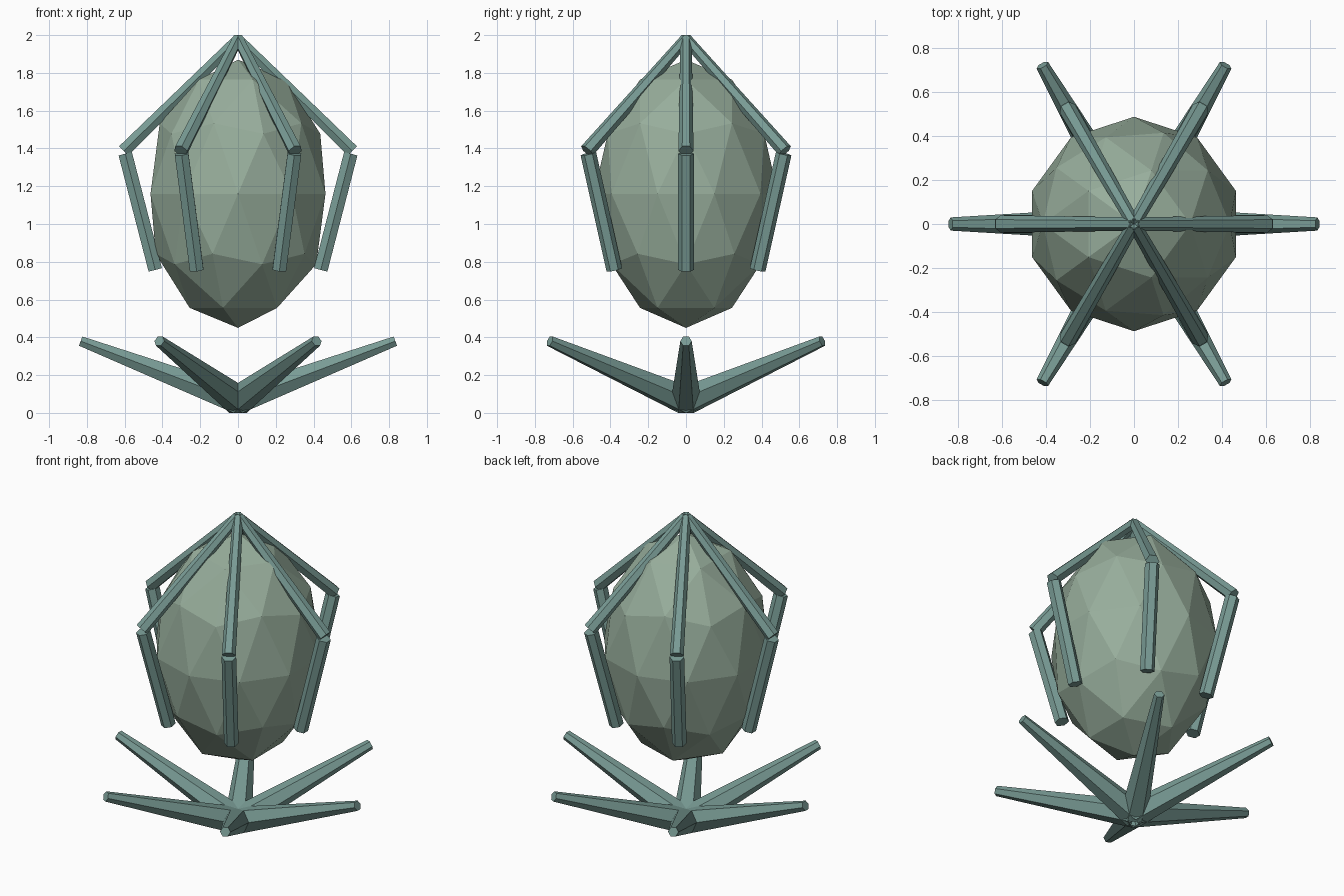
import bpy, math
from mathutils import Matrix, Vector

if "Cube" in bpy.data.objects:
    bpy.data.objects.remove(bpy.data.objects["Cube"])


def material(name, rgb):
    m = bpy.data.materials.new(name)
    m.diffuse_color = (*rgb, 1.0)
    m.use_nodes = True
    m.node_tree.nodes["Principled BSDF"].inputs["Base Color"].default_value = m.diffuse_color
    return m


TEAL = material("dull teal", (0.19, 0.33, 0.30))
SAGE = material("sage green", (0.31, 0.42, 0.33))


def hex_strut(name, start, end, r_start, r_end, turn):
    """Hexagonal rod in the xz plane, side corners facing +-y, then turned about z."""
    a, b = Vector((start[0], 0, start[1])), Vector((end[0], 0, end[1]))
    d = b - a
    tilt = Matrix.Rotation(math.atan2(d.x, d.z), 4, 'Y')
    bpy.ops.mesh.primitive_cone_add(vertices=6, radius1=r_start, radius2=r_end, depth=d.length)
    ob = bpy.context.object
    ob.name = name
    ob.data.transform(Matrix.Rotation(turn, 4, 'Z') @ Matrix.Translation((a + b) / 2) @ tilt)
    ob.data.materials.append(TEAL)


# Faceted egg-shaped body
bpy.ops.mesh.primitive_ico_sphere_add(subdivisions=2, radius=1)
body = bpy.context.object
body.name = "pod_body"
body.data.transform(Matrix.Translation((0, 0, 1.16)) @ Matrix.Diagonal((0.487, 0.487, 0.71, 1)))
body.data.materials.append(SAGE)

# Six jointed struts over the body and six tapered base arms
for i in range(6):
    turn = i * math.pi / 3
    hex_strut(f"upper_strut_{i + 1}", (0, 1.981), (0.605, 1.387), 0.03, 0.04, turn)
    hex_strut(f"lower_strut_{i + 1}", (0.597, 1.372), (0.438, 0.757), 0.042, 0.042, turn)
    hex_strut(f"base_arm_{i + 1}", (0, 0.065), (0.833, 0.38), 0.08, 0.03, turn)
